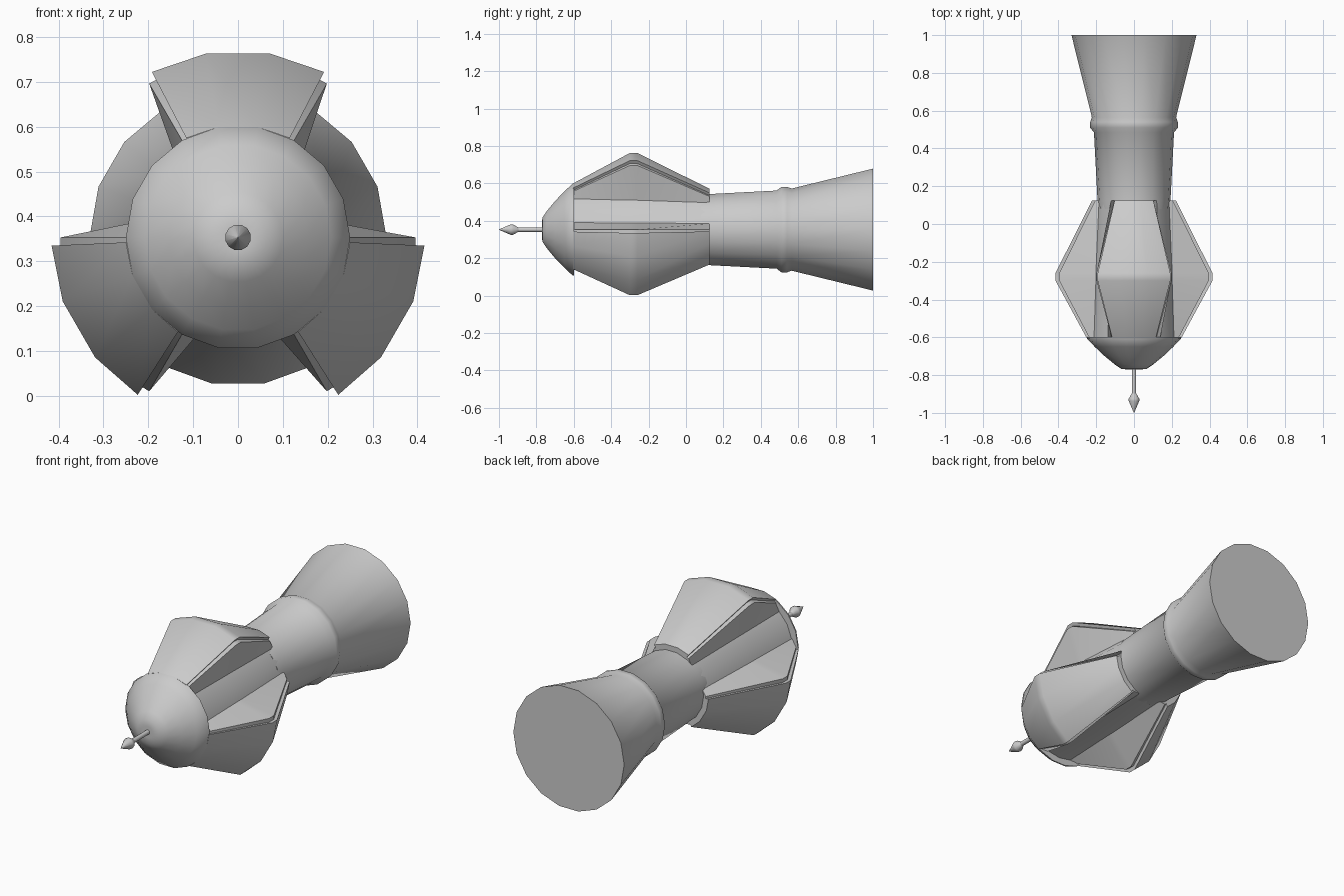
import bpy, bmesh, math

if "Cube" in bpy.data.objects:
    bpy.data.objects.remove(bpy.data.objects["Cube"])

ZC = 0.353          # height of the long axis
SEG = 18


def point(r, deg, y):
    a = math.radians(deg)
    return (r * math.cos(a), y, ZC + r * math.sin(a))


def loft(name, rings, angle=35):
    """Skin a list of equal-length closed rings and cap both ends."""
    bm = bmesh.new()
    loops = [[bm.verts.new(p) for p in ring] for ring in rings]
    n = len(loops[0])
    for a, b in zip(loops, loops[1:]):
        for i in range(n):
            j = (i + 1) % n
            bm.faces.new((a[i], a[j], b[j], b[i]))
    bm.faces.new(loops[0])
    bm.faces.new(loops[-1])
    bmesh.ops.recalc_face_normals(bm, faces=bm.faces)
    me = bpy.data.meshes.new(name)
    bm.to_mesh(me)
    bm.free()
    ob = bpy.data.objects.new(name, me)
    bpy.context.collection.objects.link(ob)
    bpy.ops.object.select_all(action='DESELECT')
    ob.select_set(True)
    bpy.context.view_layer.objects.active = ob
    bpy.ops.object.shade_smooth_by_angle(angle=math.radians(angle))
    return ob


def lathe(name, profile, seg=SEG, angle=35):
    """Revolve (y, radius) pairs about the long axis."""
    return loft(name, [[point(r, 90 + 360 * (i + 0.5) / seg, y) for i in range(seg)]
                       for y, r in profile], angle)


def lobed_ring(y, outer, wall, core):
    """Three-lobed section: raised panel, stepped rim, side wall, round core."""
    half = [(10, outer), (27.5, outer), (27, wall), (30, wall), (40, core)]
    lobe = [(-a, r) for a, r in reversed(half)] + half + [(60, core)]
    return [point(r, 90 + 120 * k + a, y) for k in range(3) for a, r in lobe]


# Three-lobed middle body
loft("lobed_body", [
    lobed_ring(-0.605, 0.25, 0.235, 0.215),
    lobed_ring(-0.300, 0.416, 0.396, 0.205),
    lobed_ring(-0.260, 0.416, 0.396, 0.205),
    lobed_ring(0.125, 0.222, 0.205, 0.188),
])

# Rounded nose with overhanging shoulder
lathe("nose", [(-0.77, 0.03), (-0.768, 0.065), (-0.745, 0.100), (-0.70, 0.155),
               (-0.65, 0.208), (-0.605, 0.25), (-0.598, 0.25)], angle=45)

# Neck, raised collar and flared tail
lathe("neck_and_tail", [(0.08, 0.19), (0.125, 0.193), (0.485, 0.212), (0.51, 0.232),
                        (0.54, 0.232), (0.565, 0.223), (1.0, 0.331)], angle=45)

# Front spike with arrow tip
lathe("spike_rod", [(-0.92, 0.012), (-0.75, 0.012)], seg=12)
lathe("spike_tip", [(-1.0, 0.001), (-0.937, 0.029), (-0.925, 0.029), (-0.895, 0.011)],
      seg=12, angle=40)
